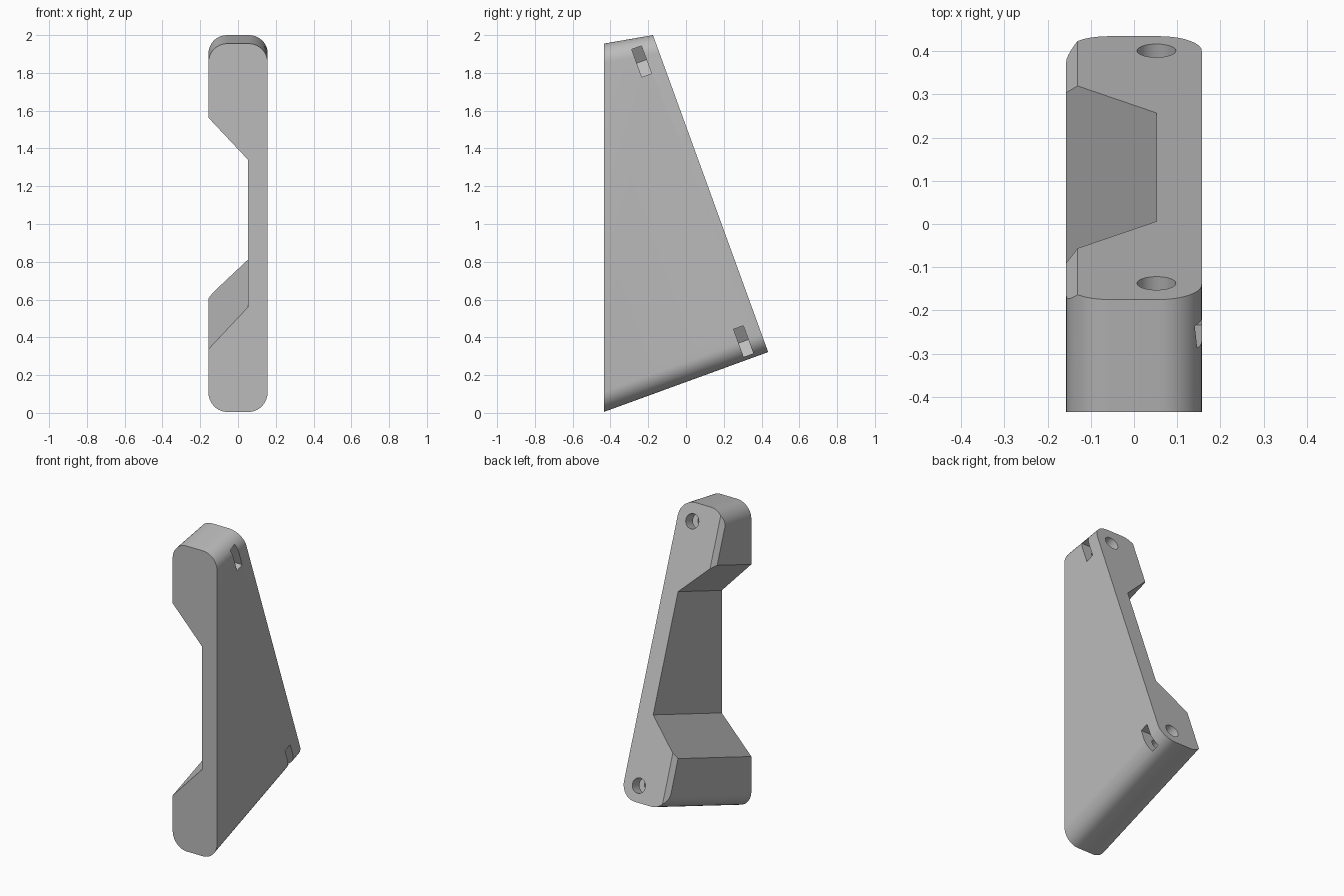
import bpy, bmesh
from math import radians, cos, sin, tau
from mathutils import Matrix, Vector

cube = bpy.data.objects.get("Cube")
if cube:
    bpy.data.objects.remove(cube, do_unlink=True)

HALF = 0.157       # half thickness of the bracket
TILT = radians(20)
# Frame of the sloping mounting face: local y is its normal, local z runs up it
FACE = Matrix.Translation((0, 0.435, 0.322)) @ Matrix.Rotation(TILT, 4, 'X')

grey = bpy.data.materials.new("plain_grey")
grey.use_nodes = True
grey.diffuse_color = (0.5, 0.5, 0.5, 1)
grey.node_tree.nodes["Principled BSDF"].inputs["Base Color"].default_value = (0.5, 0.5, 0.5, 1)


def prism(start, step):
    """Closed solid from a loop of points swept along one vector."""
    bm = bmesh.new()
    face = bm.faces.new([bm.verts.new(p) for p in start])
    swept = bmesh.ops.extrude_face_region(bm, geom=[face])["geom"]
    verts = [v for v in swept if isinstance(v, bmesh.types.BMVert)]
    bmesh.ops.translate(bm, verts=verts, vec=step)
    bmesh.ops.recalc_face_normals(bm, faces=bm.faces)
    return bm


def to_object(bm, name):
    mesh = bpy.data.meshes.new(name)
    bm.to_mesh(mesh)
    bm.free()
    mesh.materials.append(grey)
    obj = bpy.data.objects.new(name, mesh)
    bpy.context.collection.objects.link(obj)
    return obj


def cutter(name, profile, near, far):
    """Cutter with an (x, up-slope) profile, running along the face normal."""
    bm = prism([(x, near, u) for x, u in profile], Vector((0, far - near, 0)))
    bm.transform(FACE)
    obj = to_object(bm, name)
    obj.hide_render = True
    return obj


# Wedge body with rounded long edges at top and bottom
side = [(-0.435, 0.005), (0.435, 0.322), (-0.175, 2.0), (-0.435, 1.955)]
bm = prism([(-HALF, y, z) for y, z in side], Vector((2 * HALF, 0, 0)))
rounded = []
for e in bm.edges:
    d = (e.verts[1].co - e.verts[0].co).normalized()
    if abs(d.x) < 0.1 and abs(d.y) > 0.9:
        rounded.append(e)
bmesh.ops.bevel(bm, geom=rounded, offset=0.1, segments=10, profile=0.5, affect='EDGES')

# Chamfer along the right edge of the sloping face
normal = FACE.to_3x3() @ Vector((-1, 1, 0))
cut = bmesh.ops.bisect_plane(bm, geom=bm.verts[:] + bm.edges[:] + bm.faces[:],
                             plane_co=FACE @ Vector((-0.131, 0, 0)),
                             plane_no=normal, clear_outer=True)
bmesh.ops.holes_fill(bm, edges=[e for e in bm.edges if e.is_boundary])
bmesh.ops.recalc_face_normals(bm, faces=bm.faces)
body = to_object(bm, "wedge_bracket")

# Side notch with 45 degree walls
cutters = [cutter("notch_cutter",
                  [(0.052, 0.52), (0.052, 1.255), (-0.248, 1.555), (-0.248, 0.22)], -1.4, 0.3)]

# Screw holes and the nut slots that cross them
HOLE_X = 0.052
R = 0.09
for name, u in (("lower", 0.098), ("upper", 1.675)):
    circle = [(HOLE_X + 0.045 * cos(tau * i / 32), u + 0.045 * sin(tau * i / 32)) for i in range(32)]
    cutters.append(cutter(name + "_hole_cutter", circle, -0.22, 0.1))
    h = R * sin(tau / 6)
    slot = [(0.3, u - h), (0.3, u + h), (HOLE_X - R / 2, u + h),
            (HOLE_X - R, u), (HOLE_X - R / 2, u - h)]
    cutters.append(cutter(name + "_slot_cutter", slot, -0.131, -0.076))

bpy.context.view_layer.objects.active = body
for c in cutters:
    mod = body.modifiers.new(c.name, 'BOOLEAN')
    mod.operation = 'DIFFERENCE'
    mod.solver = 'EXACT'
    mod.object = c
    bpy.ops.object.modifier_apply(modifier=mod.name)
    bpy.data.objects.remove(c, do_unlink=True)

# Smooth rounded edges, keep corners sharp
bpy.ops.object.select_all(action='DESELECT')
body.select_set(True)
bpy.ops.object.shade_smooth_by_angle(angle=radians(25))
